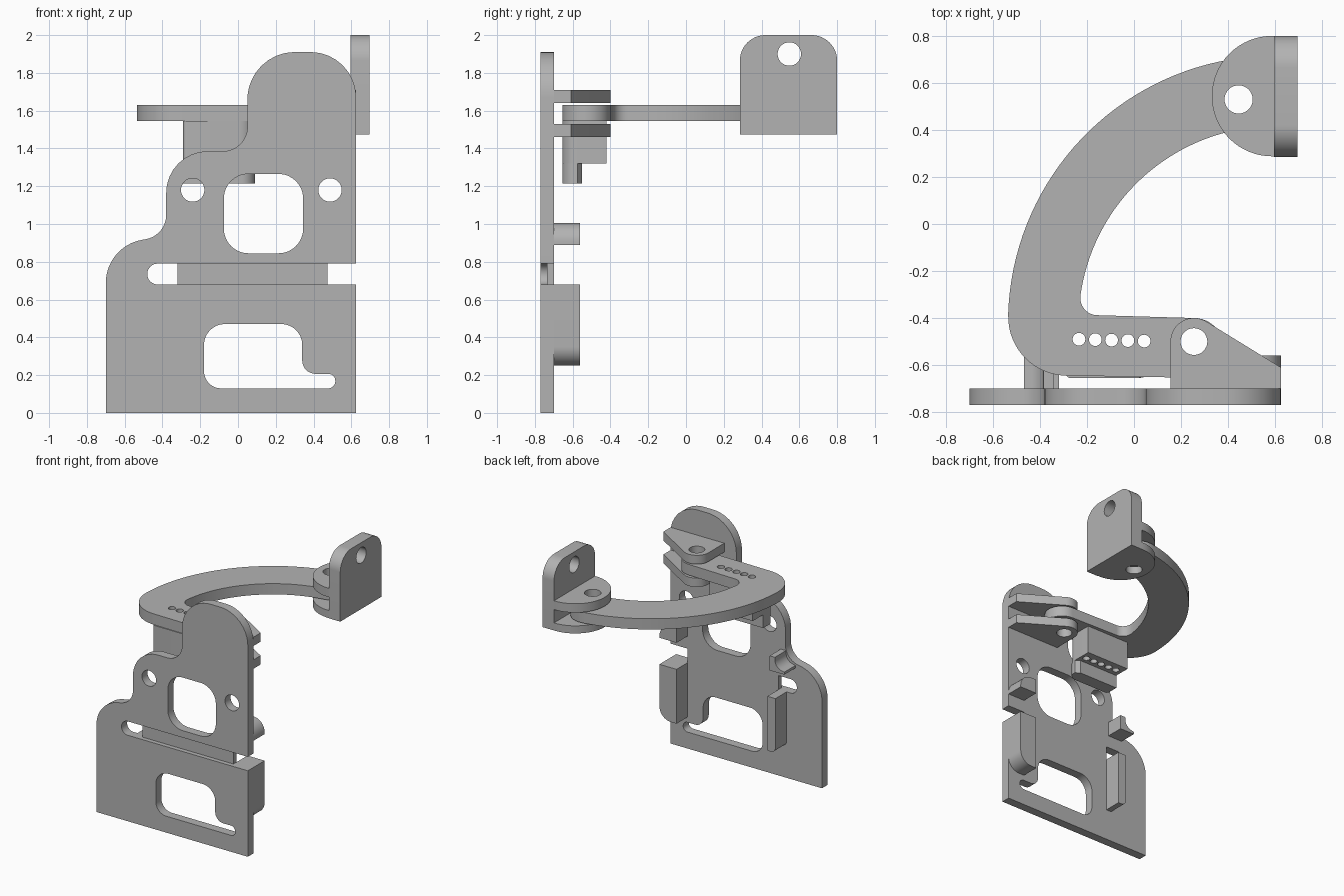
import bpy, bmesh
from math import sin, cos, tan, radians
from mathutils import Vector

if "Cube" in bpy.data.objects:
    bpy.data.objects.remove(bpy.data.objects["Cube"])

grey = bpy.data.materials.new("plain grey")
grey.use_nodes = True
grey.diffuse_color = (0.45, 0.45, 0.45, 1)
grey.node_tree.nodes["Principled BSDF"].inputs["Base Color"].default_value = grey.diffuse_color


def arc(cx, cy, r, start, end, n=16):
    angles = [radians(start + (end - start) * i / n) for i in range(n + 1)]
    return [(cx + r * cos(a), cy + r * sin(a)) for a in angles]


def circle(cx, cy, r):
    return arc(cx, cy, r, 0, 360, 32)[:-1]


def rounded(corners, n=10):
    """Outline from (u, v, radius) corners; a radius of 0 stays sharp."""
    out = []
    for i, (u, v, r) in enumerate(corners):
        p = Vector((u, v))
        if not r:
            out.append((u, v))
            continue
        a = (Vector(corners[i - 1][:2]) - p).normalized()
        b = (Vector(corners[(i + 1) % len(corners)][:2]) - p).normalized()
        half = a.angle(b) / 2
        centre = p + (a + b).normalized() * (r / sin(half))
        first = p + a * (r / tan(half)) - centre
        last = p + b * (r / tan(half)) - centre
        for k in range(n + 1):
            d = first.lerp(last, k / n).normalized() * r
            out.append(tuple(centre + d))
    return out


def box(u0, u1, v0, v1, r=0):
    return rounded([(u0, v0, r), (u1, v0, r), (u1, v1, r), (u0, v1, r)])


def slab(name, axis, low, high, *loops):
    """Extrude an outline (first loop) with holes (the rest) along an axis."""
    curve = bpy.data.curves.new(name, 'CURVE')
    curve.dimensions = '2D'
    curve.fill_mode = 'BOTH'
    curve.extrude = (high - low) / 2
    for loop in loops:
        spline = curve.splines.new('POLY')
        spline.points.add(len(loop) - 1)
        for point, (u, v) in zip(spline.points, loop):
            point.co = (u, v, 0, 1)
        spline.use_cyclic_u = True
    helper = bpy.data.objects.new(name + " outline", curve)
    mesh = bpy.data.meshes.new_from_object(helper)
    bpy.data.objects.remove(helper)
    bpy.data.curves.remove(curve)

    bm = bmesh.new()
    bm.from_mesh(mesh)
    middle = (low + high) / 2
    for vert in bm.verts:
        u, v, w = vert.co
        w += middle
        vert.co = {'x': (w, u, v), 'y': (u, w, v), 'z': (u, v, w)}[axis]
    bmesh.ops.remove_doubles(bm, verts=bm.verts, dist=0.0002)
    bmesh.ops.recalc_face_normals(bm, faces=bm.faces)
    bm.to_mesh(mesh)
    bm.free()
    mesh.materials.clear()
    mesh.materials.append(grey)
    mesh.shade_smooth()
    mesh.set_sharp_from_angle(angle=radians(30))
    mesh.name = name
    obj = bpy.data.objects.new(name, mesh)
    bpy.context.collection.objects.link(obj)
    return obj


# Upright plate with stepped edge, side slot, windows and screw holes
FRONT, BACK, TAB = -0.77, -0.70, -0.56
plate = rounded([
    (-0.70, 0, 0), (-0.70, 0.88, 0.23), (-0.38, 0.94, 0.13),
    (-0.38, 1.385, 0.22), (0.05, 1.385, 0.13), (0.05, 1.91, 0.25),
    (0.625, 1.91, 0.24), (0.625, 0.79, 0), (-0.48, 0.79, 0.054),
    (-0.48, 0.68, 0.054), (0.625, 0.68, 0), (0.625, 0, 0)])
lower_window = rounded([
    (-0.18, 0.13, 0.09), (0.515, 0.13, 0.037), (0.515, 0.207, 0.037),
    (0.34, 0.207, 0.07), (0.34, 0.47, 0.11), (-0.18, 0.47, 0.11)])
slab("upright_plate", 'y', FRONT, BACK, plate, lower_window,
     box(-0.075, 0.345, 0.845, 1.265, 0.13),
     circle(-0.24, 1.18, 0.062), circle(0.487, 1.18, 0.062))
slab("slot_bridge", 'y', -0.735, BACK, box(-0.32, 0.475, 0.68, 0.79))

# Guide tabs and hooks on the back of the plate
slab("right_guide", 'y', BACK, TAB, rounded([
    (0.475, 0.25, 0), (0.625, 0.25, 0.1), (0.625, 0.68, 0), (0.475, 0.68, 0)]))
slab("left_guide", 'y', BACK, TAB, rounded([
    (-0.39, 0.25, 0.04), (-0.32, 0.25, 0), (-0.32, 0.68, 0), (-0.39, 0.68, 0)]))
slab("right_hook", 'y', BACK, TAB, rounded([
    (0.475, 0.89, 0), (0.625, 0.89, 0), (0.625, 1.005, 0.1), (0.475, 1.005, 0)]))
slab("left_hook", 'y', BACK, TAB, rounded([
    (-0.34, 0.89, 0), (-0.34, 1.005, 0), (-0.385, 1.005, 0),
    (-0.39, 0.925, 0.07), (-0.468, 0.91, 0), (-0.468, 0.89, 0)]))

# Hinge lugs above and below the arm
lug = [(0.155, BACK), (0.625, BACK), (0.625, -0.61)] + arc(0.255, -0.50, 0.1, 58, 180)
for name, low, high in (("lower", 1.46, 1.53), ("upper", 1.64, 1.71)):
    slab(name + "_hinge_lug", 'z', low, high, lug, circle(0.255, -0.50, 0.057))

# Curved arm
CX, CY, END = 0.6, -0.42, 99.3
tip = (CX + 0.986 * cos(radians(END)), CY + 0.986 * sin(radians(END)))
arm = (arc(CX, CY, 1.136, 178, END + 0.5, 32)
       + arc(*tip, 0.15, END, END - 180, 24)
       + arc(CX, CY, 0.836, END + 0.5, 172, 32)
       + arc(-0.155, -0.315, 0.073, 180, 270)
       + arc(0.255, -0.527, 0.127, 90, -90, 24)
       + arc(-0.285, -0.395, 0.25, 270, 180))
small_holes = [circle(-0.234 + 0.0693 * i, -0.49 - 0.002 * i, 0.027) for i in range(5)]
slab("curved_arm", 'z', 1.545, 1.63, arm, circle(0.255, -0.50, 0.057),
     circle(0.445, 0.53, 0.06), *small_holes)

# Drilled block and ledge under the arm
slab("arm_block", 'z', 1.32, 1.545, rounded([
    (-0.29, -0.655, 0.02), (0.09, -0.655, 0.08), (0.09, -0.42, 0), (-0.29, -0.42, 0)]),
    *small_holes)
slab("block_ledge", 'z', 1.215, 1.32, rounded([
    (-0.29, -0.655, 0.02), (0.09, -0.655, 0.07), (0.09, -0.575, 0),
    (0.055, -0.55, 0), (-0.29, -0.55, 0)]))

# End bracket: wall plate and two half-round flanges
slab("bracket_wall", 'x', 0.595, 0.695, rounded([
    (0.285, 1.475, 0), (0.80, 1.475, 0), (0.80, 2.0, 0.135), (0.285, 2.0, 0.135)]),
    circle(0.547, 1.9, 0.062))
flange = [(0.595, 0.288), (0.595, 0.80)] + arc(0.587, 0.544, 0.256, 90, 270, 32)
for name, low, high in (("lower", 1.475, 1.535), ("upper", 1.64, 1.71)):
    slab(name + "_bracket_flange", 'z', low, high, flange, circle(0.445, 0.53, 0.06))
